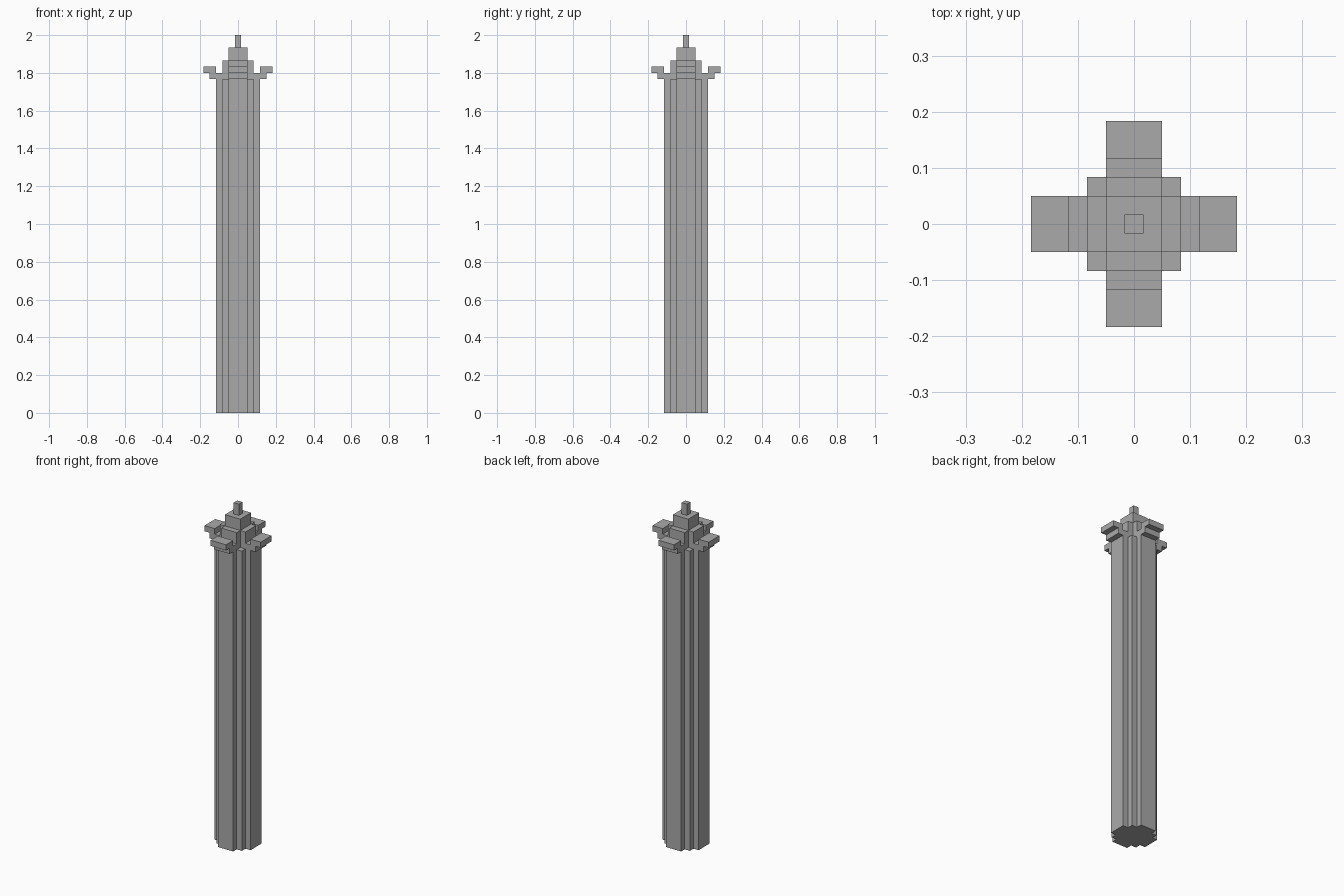
import bpy
import bmesh
from math import pi
from mathutils import Matrix, Vector

cube = bpy.data.objects.get("Cube")
if cube:
    bpy.data.objects.remove(cube, do_unlink=True)

UNIT = 1 / 60  # one block step

# Single flat stone colour
stone = bpy.data.materials.new("grey stone")
stone.use_nodes = True
colour = (0.4, 0.4, 0.4, 1)
stone.diffuse_color = colour
stone.node_tree.nodes["Principled BSDF"].inputs["Base Color"].default_value = colour


def extrude_outline(name, points, depth, turn=0):
    """Extrude a closed outline along depth, then turn it about z."""
    bm = bmesh.new()
    face = bm.faces.new([bm.verts.new(Vector(p) * UNIT) for p in points])
    moved = bmesh.ops.extrude_face_region(bm, geom=[face])["geom"]
    verts = [v for v in moved if isinstance(v, bmesh.types.BMVert)]
    bmesh.ops.translate(bm, verts=verts, vec=Vector(depth) * UNIT)
    bmesh.ops.recalc_face_normals(bm, faces=bm.faces)
    bm.transform(Matrix.Rotation(turn, 4, "Z"))
    mesh = bpy.data.meshes.new(name)
    bm.to_mesh(mesh)
    bm.free()
    mesh.materials.append(stone)
    obj = bpy.data.objects.new(name, mesh)
    bpy.context.collection.objects.link(obj)


def tower_stage(name, corner, bottom, top):
    """Repeat a quarter outline four times and raise it into a stage."""
    outline = []
    for _ in range(4):
        outline += [(x, y, bottom) for x, y in corner]
        corner = [(-y, x) for x, y in corner]
    extrude_outline(name, outline, (0, 0, top - bottom))


# Stacked tower stages
tower_stage("shaft", [(7, -3), (7, 3), (5, 3), (5, 5), (3, 5)], 0, 106)
tower_stage("crown", [(5, -3), (5, 3), (3, 3)], 106, 112)
tower_stage("upper_block", [(3, 3)], 112, 116)
tower_stage("spire", [(1, 1)], 116, 120)

# Stepped brackets on the four sides
steps = [(5, 106), (9, 106), (9, 108), (11, 108),
         (11, 110), (7, 110), (7, 108), (5, 108)]
for i, side in enumerate(("left", "back", "right", "front")):
    extrude_outline(side + "_bracket", [(x, -3, z) for x, z in steps],
                    (0, 6, 0), i * pi / 2)
